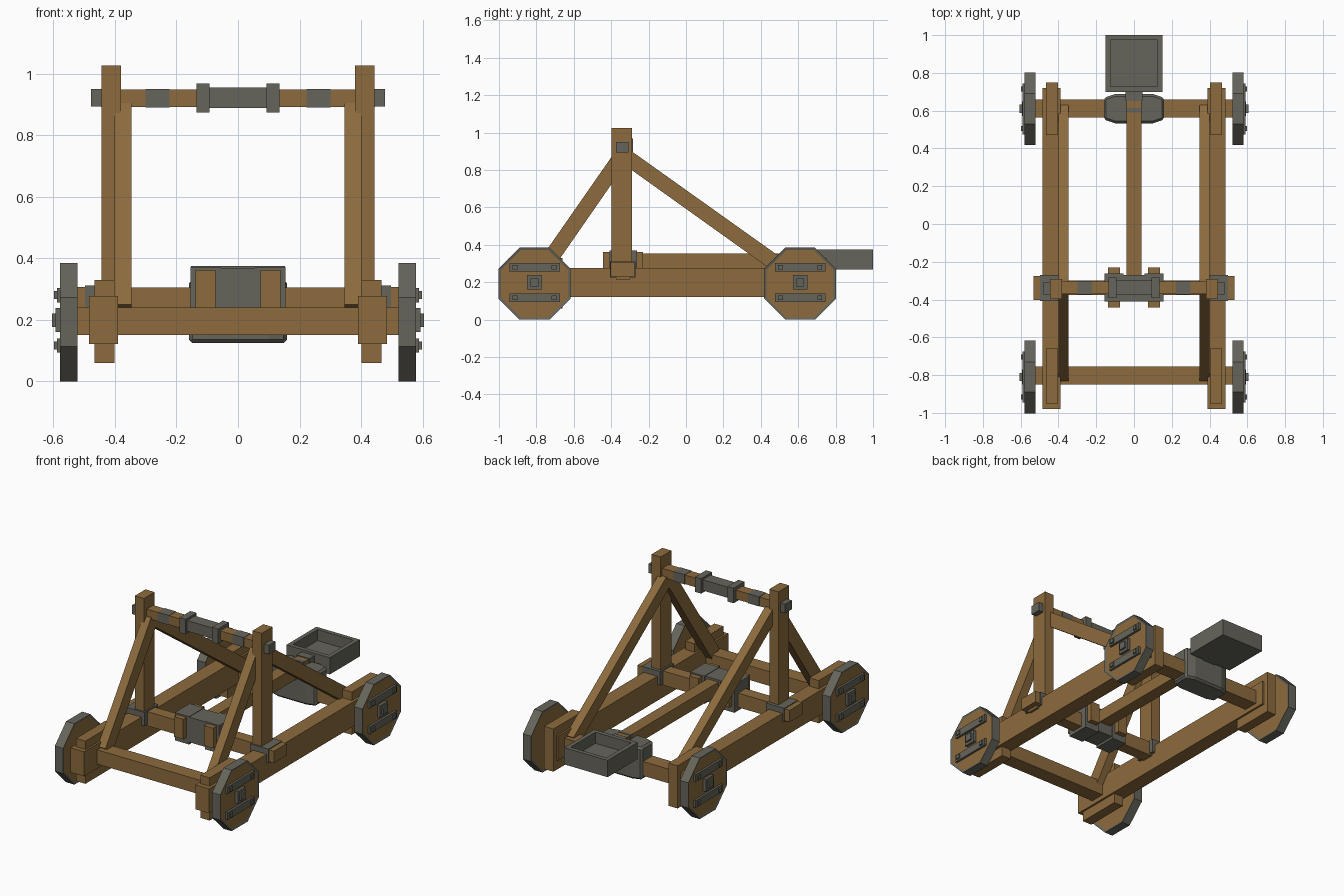
import bpy, bmesh, math
from mathutils import Matrix, Vector

if "Cube" in bpy.data.objects:
    bpy.data.objects.remove(bpy.data.objects["Cube"])


def material(name, rgb):
    m = bpy.data.materials.new(name)
    m.diffuse_color = (*rgb, 1)
    m.use_nodes = True
    m.node_tree.nodes["Principled BSDF"].inputs["Base Color"].default_value = m.diffuse_color
    return m


WOOD = material("brown wood", (0.264, 0.147, 0.047))
IRON = material("dark grey iron", (0.133, 0.129, 0.105))


def finish(name, bm, *mats):
    bmesh.ops.recalc_face_normals(bm, faces=bm.faces)
    me = bpy.data.meshes.new(name)
    bm.to_mesh(me)
    bm.free()
    for m in mats:
        me.materials.append(m)
    ob = bpy.data.objects.new(name, me)
    bpy.context.collection.objects.link(ob)
    return ob


def box(name, x, y, z, mat):
    """Box from three (min, max) ranges."""
    bm = bmesh.new()
    bmesh.ops.create_cube(bm, size=1)
    for v in bm.verts:
        v.co = Vector([(r[0] + r[1]) / 2 + c * (r[1] - r[0]) for r, c in zip((x, y, z), v.co)])
    return finish(name, bm, mat)


def pair(name, x, y, z, mat):
    """The same box on the left and right."""
    box("right_" + name, x, y, z, mat)
    box("left_" + name, (-x[1], -x[0]), y, z, mat)


def prism(name, pts, axis, lo, hi, mat):
    """Extrude a profile along x or z."""
    bm = bmesh.new()
    place = (lambda p: (lo, *p)) if axis == 'x' else (lambda p: (*p, lo))
    f = bm.faces.new([bm.verts.new(place(p)) for p in pts])
    r = bmesh.ops.extrude_face_region(bm, geom=[f])
    d = Vector((hi - lo, 0, 0)) if axis == 'x' else Vector((0, 0, hi - lo))
    for v in r["geom"]:
        if isinstance(v, bmesh.types.BMVert):
            v.co += d
    return finish(name, bm, mat)


def wheel(name, s, yc):
    zc, r = 0.1925, 0.1925 / math.cos(math.pi / 8)
    bm = bmesh.new()
    bmesh.ops.create_cone(bm, cap_ends=True, segments=8, radius1=r, radius2=r, depth=0.058)
    bmesh.ops.rotate(bm, verts=bm.verts, matrix=Matrix.Rotation(math.pi / 8, 3, 'Z'))
    # keep flats level whatever the starting angle of the cone
    if abs(max(v.co.y for v in bm.verts) - 0.1925) > 0.002:
        bmesh.ops.rotate(bm, verts=bm.verts, matrix=Matrix.Rotation(math.pi / 8, 3, 'Z'))
    bmesh.ops.rotate(bm, verts=bm.verts, matrix=Matrix.Rotation(math.pi / 2, 3, 'Y'))
    bmesh.ops.translate(bm, verts=bm.verts, vec=(s * 0.55, yc, zc))
    caps = [f for f in bm.faces if len(f.verts) == 8]
    bmesh.ops.inset_individual(bm, faces=caps, thickness=0.014, depth=-0.004)
    for f in caps:
        f.material_index = 1
    finish(name, bm, IRON, WOOD)

    def part(n, half_y, z, x):
        xr = sorted((s * x[0], s * x[1]))
        box(name + n, xr, (yc - half_y, yc + half_y), z, IRON)
    # straps with bolts, and the hub
    for n, z in (("_upper", 0.28), ("_lower", 0.117)):
        part(n + "_strap", 0.135, (z - 0.023, z + 0.023), (0.56, 0.589))
        for k in (-0.105, 0.105):
            xr = sorted((s * 0.58, s * 0.598))
            box(name + n + "_bolt", xr, (yc + k - 0.013, yc + k + 0.013), (z - 0.013, z + 0.013), IRON)
    part("_hub", 0.039, (0.16, 0.238), (0.55, 0.594))
    part("_hub_pin", 0.022, (0.177, 0.221), (0.58, 0.605))


FRONT, REAR, MID = -0.81, 0.61, -0.34
for side, s in (("right", 1), ("left", -1)):
    wheel(side + "_front_wheel", s, FRONT)
    wheel(side + "_rear_wheel", s, REAR)

# chassis
pair("side_rail", (0.39, 0.485), (-0.98, 0.72), (0.122, 0.277), WOOD)
pair("front_rail_block", (0.402, 0.467), (-0.95, -0.66), (0.06, 0.33), WOOD)
pair("rear_rail_block", (0.402, 0.467), (0.47, 0.75), (0.06, 0.33), WOOD)
box("front_axle_beam", (-0.525, 0.525), (-0.85, -0.755), (0.15, 0.24), WOOD)
box("rear_axle_beam", (-0.525, 0.525), (0.563, 0.658), (0.15, 0.24), WOOD)
box("middle_beam", (-0.5, 0.5), (-0.375, -0.3), (0.215, 0.305), WOOD)
pair("middle_beam_end", (0.47, 0.533), (-0.403, -0.275), (0.232, 0.307), WOOD)
pair("middle_beam_band", (0.37, 0.498), (-0.407, -0.27), (0.225, 0.312), IRON)

# upright frame and braces
pair("upright", (0.38, 0.444), (-0.397, -0.29), (0.235, 1.026), WOOD)
front_brace = [(-0.83, 0.25), (-0.762, 0.20), (-0.30, 0.866), (-0.325, 0.905), (-0.374, 0.905)]
rear_brace = [(-0.36, 0.85), (-0.33, 0.905), (-0.29, 0.90), (0.63, 0.245), (0.582, 0.177)]
for name, pts in (("front_brace", front_brace), ("rear_brace", rear_brace)):
    prism("right_" + name, pts, 'x', 0.346, 0.401, WOOD)
    prism("left_" + name, pts, 'x', -0.401, -0.346, WOOD)

# top crossbar with bands, padded stop and end pegs
box("top_bar", (-0.445, 0.445), (-0.37, -0.305), (0.892, 0.949), WOOD)
pair("top_bar_peg", (0.44, 0.478), (-0.374, -0.308), (0.893, 0.95), IRON)
pair("top_bar_band", (0.222, 0.3), (-0.372, -0.303), (0.89, 0.951), IRON)
box("stop_pad", (-0.13, 0.13), (-0.376, -0.299), (0.888, 0.956), IRON)
pair("stop_flange", (0.092, 0.135), (-0.392, -0.283), (0.874, 0.969), IRON)

# arm pivot on the middle beam
pair("pivot_block", (0.073, 0.138), (-0.443, -0.23), (0.235, 0.362), WOOD)
pair("pivot_clamp", (0.055, 0.155), (-0.41, -0.262), (0.195, 0.371), IRON)
box("pivot_core", (-0.06, 0.06), (-0.41, -0.27), (0.21, 0.368), IRON)

# throwing arm, saddle and bucket
box("throwing_arm", (-0.039, 0.039), (-0.3, 0.69), (0.275, 0.355), WOOD)
box("arm_collar", (-0.045, 0.045), (0.65, 0.71), (0.272, 0.36), IRON)
box("arm_strap", (-0.041, 0.041), (0.59, 0.615), (0.27, 0.358), IRON)
plan = [(0.16, 0.553), (0.16, 0.668), (0.1, 0.688), (-0.1, 0.688),
        (-0.16, 0.668), (-0.16, 0.553), (-0.1, 0.533), (0.1, 0.533)]
saddle = prism("rear_saddle", plan, 'z', 0.124, 0.33, IRON)
bev = saddle.modifiers.new("bevel", 'BEVEL')
bev.width, bev.segments = 0.012, 1

bm = bmesh.new()
bmesh.ops.create_cube(bm, size=1)
for v in bm.verts:
    v.co = Vector((v.co.x * 0.304, 0.85 + v.co.y * 0.3, 0.322 + v.co.z * 0.106))
bm.normal_update()
top = [f for f in bm.faces if f.normal.z > 0.9]
bmesh.ops.inset_region(bm, faces=top, thickness=0.038)
well = bmesh.ops.extrude_face_region(bm, geom=top)
bmesh.ops.translate(bm, verts=[g for g in well["geom"] if isinstance(g, bmesh.types.BMVert)], vec=(0, 0, -0.07))
bmesh.ops.delete(bm, geom=[f for f in top if f.is_valid], context='FACES_ONLY')
finish("bucket", bm, IRON)
